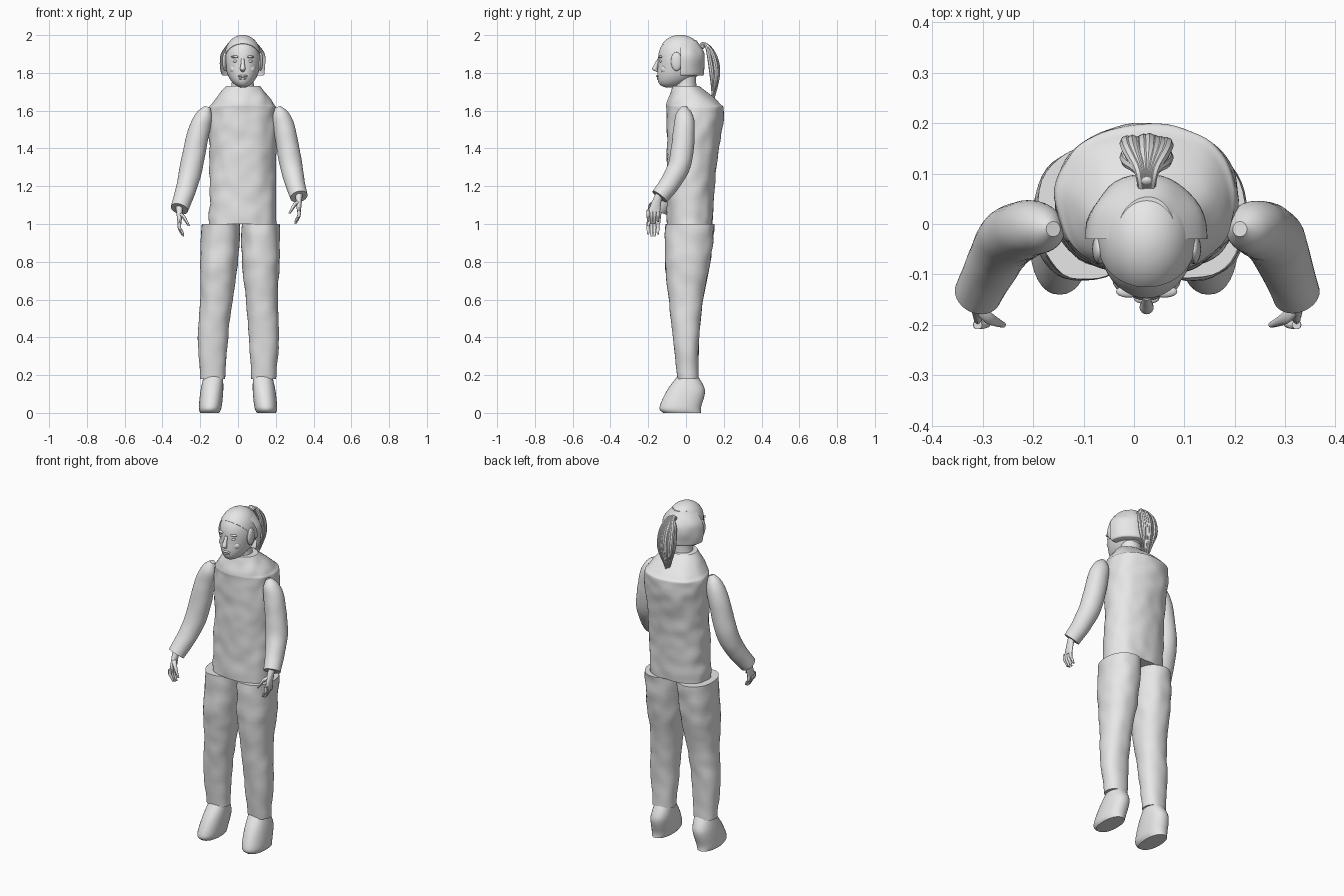
import bpy, bmesh, math, random
from mathutils import Vector, Matrix, noise

random.seed(4)
if "Cube" in bpy.data.objects:
    bpy.data.objects.remove(bpy.data.objects["Cube"])

SHADE = (.8, .8, .8, 1)
grey = bpy.data.materials.new("plain grey")
grey.diffuse_color = SHADE
grey.use_nodes = True
grey.node_tree.nodes["Principled BSDF"].inputs["Base Color"].default_value = SHADE

MID = .025  # the head and body stand slightly off the centre line
SIDES = {"right": -1, "left": 1}


def finish(name, bm):
    """Turn a bmesh into a smooth object with sharp creases kept."""
    bmesh.ops.recalc_face_normals(bm, faces=bm.faces)
    mesh = bpy.data.meshes.new(name)
    bm.to_mesh(mesh)
    bm.free()
    mesh.materials.append(grey)
    mesh.shade_smooth()
    mesh.set_sharp_from_angle(angle=math.radians(40))
    bpy.context.collection.objects.link(bpy.data.objects.new(name, mesh))


def spline(rows, steps):
    """Smooth curve through every row, as cubic Bezier pieces."""
    rows = [Vector(row) for row in rows]
    padded = [rows[0]] + rows + [rows[-1]]
    result = []
    for before, start, end, after in zip(padded, rows, rows[1:], padded[3:]):
        pull = start + (end - before) / 6
        push = end - (after - start) / 6
        for step in range(steps):
            t = step / steps
            u = 1 - t
            result.append(start * u**3 + pull * (3*u*u*t) + push * (3*u*t*t) + end * t**3)
    return result + [rows[-1]]


def signed_power(value, exponent):
    return math.copysign(abs(value) ** exponent, value)


def sweep(bm, rows, sides=32, steps=8, square=1.0, lumps=0.0, tilt=False):
    """Loft ellipses (x, y, z, radius, optional depth radius); tilted ones follow the path."""
    rows = spline(rows, steps)
    centres = [Vector(row[:3]) for row in rows]
    rings = []
    for i, (row, centre) in enumerate(zip(rows, centres)):
        across, deep = Vector((1, 0, 0)), Vector((0, 1, 0))
        if tilt:
            ahead = centres[min(i + 1, len(rows) - 1)] - centres[max(i - 1, 0)]
            ahead.normalize()
            deep = ahead.cross(across).normalized()
            across = deep.cross(ahead)
        ring = []
        for k in range(sides):
            angle = math.tau * k / sides
            offset = across * signed_power(math.cos(angle), square) * row[3]
            offset += deep * signed_power(math.sin(angle), square) * row[-1]
            bump = lumps * noise.noise((centre + offset) * 14)
            ring.append(bm.verts.new(centre + offset * (1 + bump)))
        rings.append(ring)
    for lower, upper in zip(rings, rings[1:]):
        for k in range(sides):
            bm.faces.new((lower[k - 1], lower[k], upper[k], upper[k - 1]))
    bm.faces.new(rings[0])
    bm.faces.new(rings[-1])


def loft(name, rows, cut=None, **options):
    """One swept object, optionally trimmed by a plane (point, normal)."""
    bm = bmesh.new()
    sweep(bm, rows, **options)
    if cut:
        geometry = bm.verts[:] + bm.edges[:] + bm.faces[:]
        found = bmesh.ops.bisect_plane(bm, geom=geometry, plane_co=cut[0],
                                       plane_no=cut[1], clear_inner=True)
        rim = [item for item in found["geom_cut"] if isinstance(item, bmesh.types.BMEdge)]
        bmesh.ops.holes_fill(bm, edges=rim)
    finish(name, bm)


def blob(name, position, size):
    bm = bmesh.new()
    placing = Matrix.Translation(position) @ Matrix.Diagonal((*size, 1))
    bmesh.ops.create_uvsphere(bm, u_segments=16, v_segments=10, radius=1, matrix=placing)
    finish(name, bm)


# Sleeveless upper body with sloping shoulders
loft("torso", [(MID, .02, 1, .18, .12), (MID, .03, 1.3, .175, .13), (MID, .05, 1.58, .18, .15),
               (MID, .04, 1.64, .16, .14), (MID, 0, 1.73, .09, .07)],
     sides=64, steps=14, square=.9, lumps=.05)


def leg(side, sign):
    """Trouser leg; the hips sit further to one side than the feet."""
    profile = [(.105, .02, 1, .1, .13), (.11, .01, .8, .1, .12), (.12, 0, .6, .085, .09),
               (.135, 0, .4, .08, .07), (.135, .01, .18, .065, .055)]
    rows = [(sign * x + .015 * z * z, y, z, wide, deep) for x, y, z, wide, deep in profile]
    loft(side + "_leg", rows, sides=40, square=.9, lumps=.06)


def shoe(side, sign):
    """Rounded shoe: flat sole, blunt toe, narrow ankle."""
    profile = [(-.02, 0, .05, .1), (-.03, .03, .06, .11), (0, .12, .06, .1), (.01, .2, .05, .05)]
    rows = [(sign * (.15 - z / 10), y, z, wide, deep) for y, z, wide, deep in profile]
    loft(side + "_shoe", rows, square=.9)


def sleeve(side, sign, spread, length):
    """Arm bent forward at the elbow; returns the wrist position."""
    profile = [(0, 0, 0, .015), (.02, 0, .05, .045), (.05, 0, .14, .057), (.09, -.02, .33, .06),
               (.12, -.07, .45, .053), (.15, -.13, .54, .047)]
    rows = [(MID + sign * (.185 + spread * out), forward - .01, 1.62 - length * down, radius)
            for out, forward, down, radius in profile]
    loft(side + "_sleeve", rows, lumps=.04, tilt=True)
    return Vector(rows[-1][:3])


def hand(side, sign, wrist):
    """Palm, four curled fingers and a thumb, laid out from the wrist."""
    bm = bmesh.new()

    def digit(rows, sides=10):
        placed = [(wrist.x - sign * x, wrist.y + y, wrist.z + z, *radii) for x, y, z, *radii in rows]
        sweep(bm, placed, sides=sides, steps=4)

    digit([(0, .01, .03, .02, .025), (0, -.01, -.01, .017, .023), (0, -.03, -.08, .01, .033)], sides=16)
    for finger in range(4):
        y = -.06 + .017 * finger
        tip = -.15 + .01 * abs(finger - 1.5)
        digit([(0, y, -.07, .009), (0, y, -.1, .009), (.01, y, tip + .02, .008), (.02, y, tip, .005)])
    digit([(0, -.02, -.02, .01), (.02, -.045, -.04, .012), (.05, -.06, -.09, .006)])
    finish(side + "_hand", bm)


# Limbs: the right arm hangs longer and wider than the left
for side, sign in SIDES.items():
    leg(side, sign)
    shoe(side, sign)
    on_right = side == "right"
    wrist = sleeve(side, sign, 1 if on_right else .75, 1 if on_right else .88)
    hand(side, sign, wrist)


def skull(grow=0.0):
    """Egg shape whose lower half narrows and moves forward to the chin."""
    rows = []
    for i in range(17):
        t = math.sin(math.pi * (i / 16 - .5)) * .998
        jaw = max(-t, 0)
        round_off = math.sqrt(1 - abs(t) ** 2.5)
        rows.append((MID, -.03 - .06 * jaw * jaw, 1.86 + (.138 + grow) * t,
                     (.095 + grow) * round_off * (1 - .15 * jaw), (.118 + grow) * round_off))
    return rows


# Head and neck
loft("neck", [(MID, 0, 1.68, .068, .06), (MID, 0, 1.75, .058, .054), (MID, 0, 1.83, .06, .055)])
loft("head", skull(), sides=48, steps=3)

# Face features
loft("nose", [(MID, -.143, 1.875, .008), (MID, -.155, 1.85, .01), (MID, -.165, 1.82, .014),
              (MID, -.148, 1.805, .006)], sides=16)
blob("upper_lip", (MID, -.147, 1.783), (.026, .012, .007))
blob("lower_lip", (MID, -.143, 1.77), (.022, .012, .007))
for side, sign in SIDES.items():
    blob(side + "_brow", (MID + sign * .036, -.134, 1.885), (.025, .012, .007))
    blob(side + "_eye", (MID + sign * .036, -.132, 1.862), (.016, .01, .008))
    blob(side + "_cheek", (MID + sign * .043, -.11, 1.82), (.025, .025, .025))
    blob(side + "_ear", (MID + sign * .094, -.05, 1.86), (.014, .03, .05))

# Hair: swept-back cap, and a thicker band round the back of the head
loft("hair_cap", skull(grow=.003), cut=((0, -.1, 1.93), (0, 1, 1)), sides=48, steps=3)
loft("back_hair", [(MID, -.03, 1.785, .1, .11), (MID, -.03, 1.8, .115, .124),
                   (MID, -.03, 1.9, .118, .126), (MID, -.03, 1.975, .06, .085)],
     cut=((0, -.03, 0), (0, 1, 0)), sides=48, lumps=.05)

# Ponytail: two layers of overlapping strands that fan out and meet at the tip
bm = bmesh.new()
for layer in (-.01, .01):
    for strand in range(8):
        fan = strand / 7 - .5
        edge = abs(fan)
        y = .155 + layer - edge * .01 + random.uniform(-.004, .004)
        tip = 1.64 + edge * .1 + random.uniform(-.015, .015)
        path = [(.015, .07, 1.94, .01), (.03, .105, 1.95, .01), (.075, y - .015, 1.89, .012),
                (.075, y, 1.79, .013), (.03, .14, tip, .003)]
        sweep(bm, [(MID + fan * width, *rest) for width, *rest in path], sides=8, steps=5, tilt=True)
finish("ponytail", bm)
blob("hair_tie", (MID, .088, 1.945), (.018, .014, .018))
